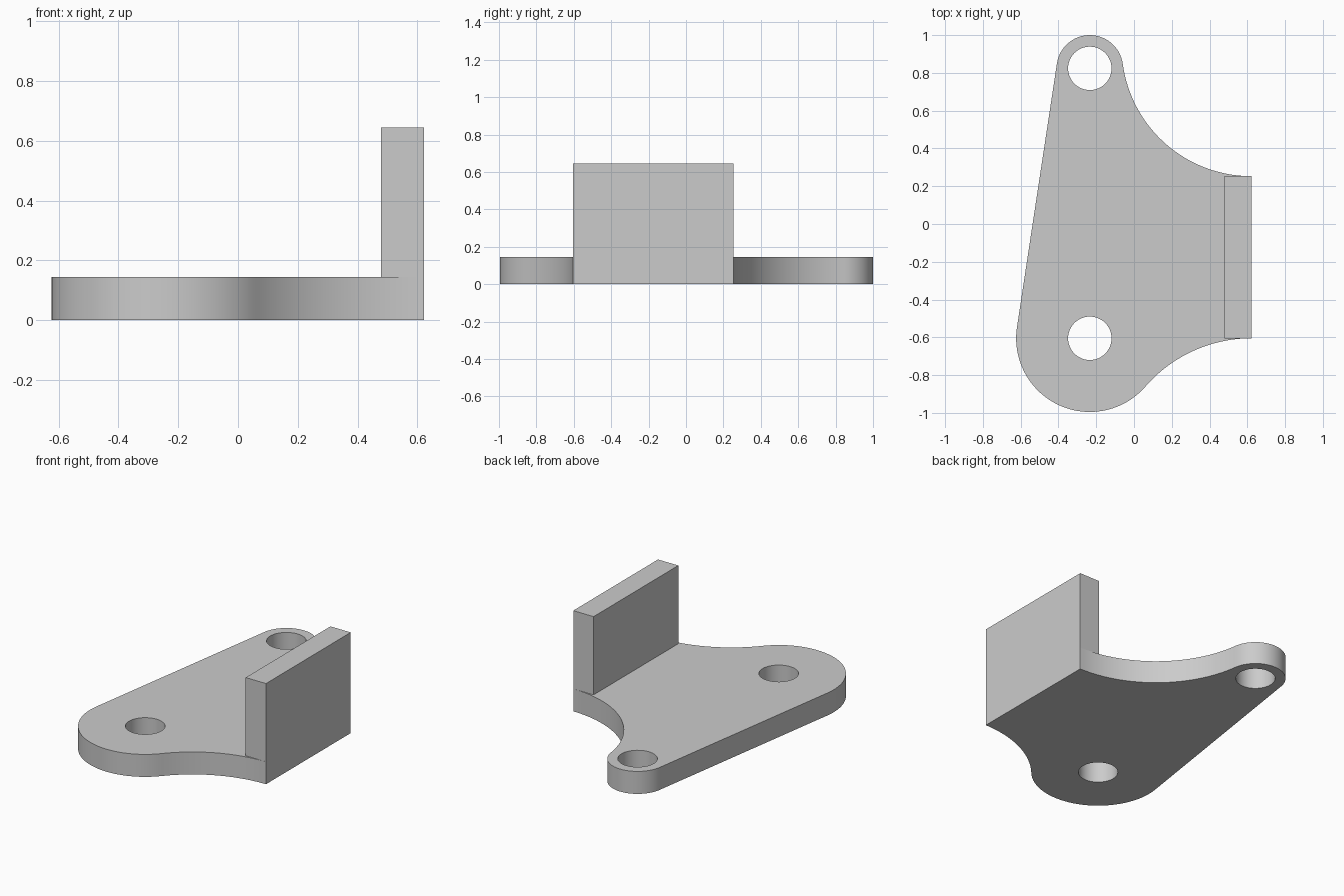
import bpy
import bmesh
from math import cos, sin, pi, atan2, asin, sqrt, radians
from mathutils import Vector

cube = bpy.data.objects.get("Cube")
if cube:
    bpy.data.objects.remove(cube, do_unlink=True)

THICK = 0.144            # plate and flange thickness
HEIGHT = 0.645           # top of the flange
EDGE_X = 0.622           # outer face of the flange
BACK_Y, FRONT_Y = 0.253, -0.605
BIG, BIG_R = Vector((-0.234, -0.605)), 0.39
SMALL, SMALL_R = Vector((-0.234, 0.824)), 0.176
HOLE_R = 0.115

grey = bpy.data.materials.new("plain grey")
grey.use_nodes = True
colour = (0.6, 0.6, 0.6, 1)
grey.diffuse_color = colour
grey.node_tree.nodes["Principled BSDF"].inputs["Base Color"].default_value = colour


def arc(centre, r, start, end, steps):
    return [centre + r * Vector((cos(a), sin(a)))
            for a in (start + (end - start) * i / steps for i in range(steps + 1))]


def fillet(centre, r, y, side):
    """Circle level with the flange end at y and touching a boss circle."""
    dx, dy = EDGE_X - centre.x, (y - centre.y) * side
    fr = (dx * dx + dy * dy - r * r) / (2 * (r - dy))
    c = Vector((EDGE_X, y + side * fr))
    return c, fr, atan2(c.y - centre.y, c.x - centre.x)


def finish(bm, name):
    bmesh.ops.recalc_face_normals(bm, faces=bm.faces)
    mesh = bpy.data.meshes.new(name)
    bm.to_mesh(mesh)
    bm.free()
    mesh.materials.append(grey)
    obj = bpy.data.objects.new(name, mesh)
    bpy.context.collection.objects.link(obj)
    return obj


# Plate outline: two bosses, a straight tangent side and two concave fillets
tangent = pi - asin((BIG_R - SMALL_R) / (SMALL - BIG).length)
back_c, back_r, back_a = fillet(SMALL, SMALL_R, BACK_Y, 1)
front_c, front_r, front_a = fillet(BIG, BIG_R, FRONT_Y, -1)
outline = (arc(back_c, back_r, -pi / 2, back_a - pi, 32)
           + arc(SMALL, SMALL_R, back_a, tangent, 32)[1:]
           + arc(BIG, BIG_R, tangent, 2 * pi + front_a, 48)
           + arc(front_c, front_r, front_a + pi, pi / 2, 24)[1:])
loops = [outline] + [arc(c, HOLE_R, 0, 2 * pi, 48)[:-1] for c in (BIG, SMALL)]

bm = bmesh.new()
for loop in loops:
    verts = [bm.verts.new((p.x, p.y, 0)) for p in loop]
    for i, v in enumerate(verts):
        bm.edges.new((verts[i - 1], v))
bmesh.ops.triangle_fill(bm, edges=bm.edges[:], use_beauty=True, normal=(0, 0, 1))
top = bmesh.ops.extrude_face_region(bm, geom=bm.faces[:], use_keep_orig=True)
bmesh.ops.translate(bm, vec=(0, 0, THICK),
                    verts=[g for g in top["geom"] if isinstance(g, bmesh.types.BMVert)])
plate = finish(bm, "mounting_plate")
bpy.ops.object.select_all(action="DESELECT")
plate.select_set(True)
bpy.context.view_layer.objects.active = plate
bpy.ops.object.shade_smooth_by_angle(angle=radians(30))

# Upright flange standing on the plate
bm = bmesh.new()
bmesh.ops.create_cube(bm, size=1)
bmesh.ops.scale(bm, vec=(THICK, BACK_Y - FRONT_Y, HEIGHT - THICK), verts=bm.verts)
bmesh.ops.translate(bm, verts=bm.verts, vec=(
    EDGE_X - THICK / 2, (BACK_Y + FRONT_Y) / 2, (HEIGHT + THICK) / 2))
finish(bm, "upright_flange")
